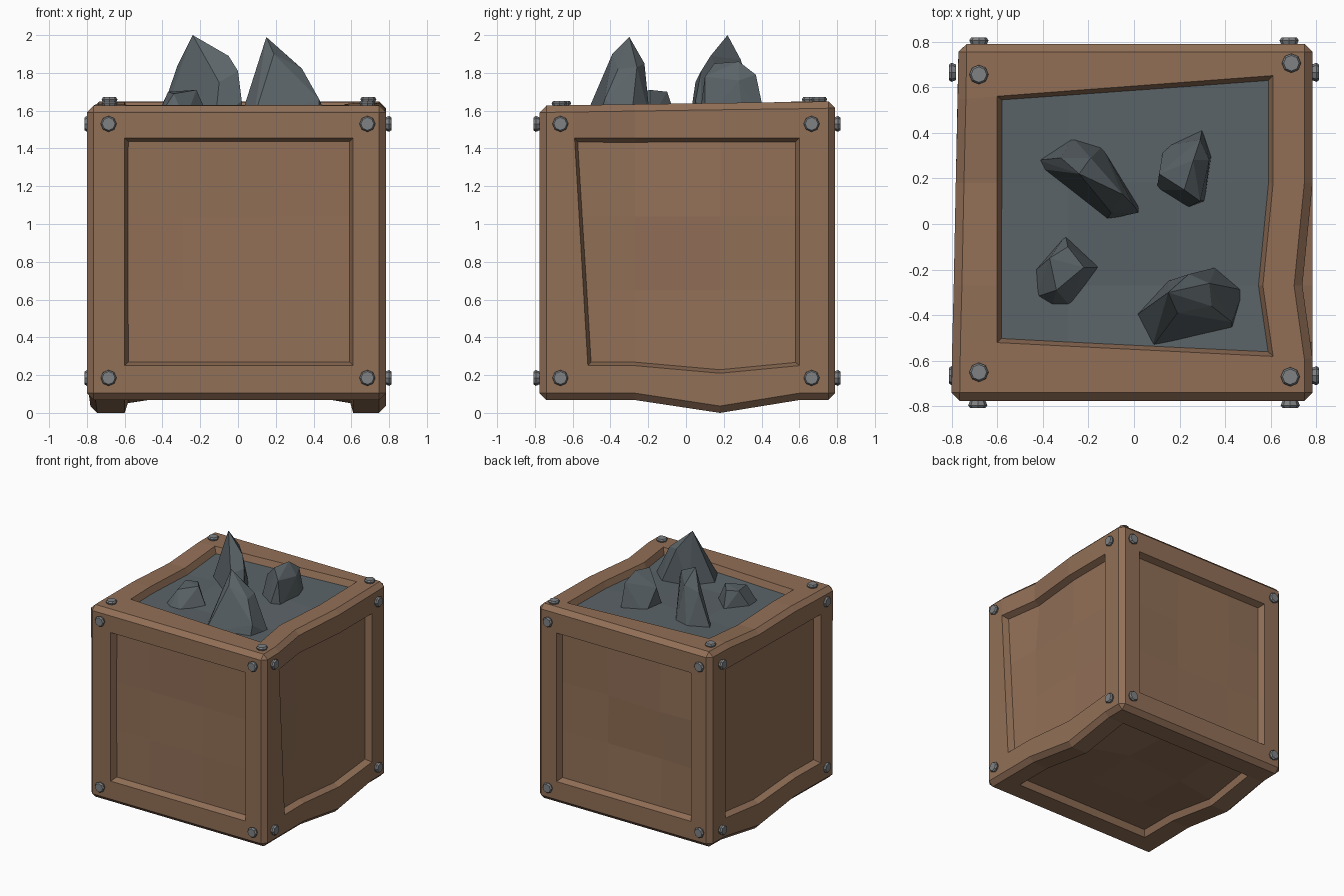
import bpy, bmesh, math, random
from mathutils import Vector, Matrix

if "Cube" in bpy.data.objects:
    bpy.data.objects.remove(bpy.data.objects["Cube"])

random.seed(4)


def material(name, rgb):
    m = bpy.data.materials.new(name)
    m.diffuse_color = (*rgb, 1)
    m.use_nodes = True
    m.node_tree.nodes["Principled BSDF"].inputs["Base Color"].default_value = m.diffuse_color
    return m


wood = material("brown wood", (0.285, 0.160, 0.095))
ore = material("dark slate ore", (0.105, 0.127, 0.138))
metal = material("grey metal", (0.21, 0.22, 0.23))


def finish(bm, name, *mats):
    me = bpy.data.meshes.new(name)
    bmesh.ops.recalc_face_normals(bm, faces=bm.faces)
    bm.to_mesh(me)
    bm.free()
    for m in mats:
        me.materials.append(m)
    ob = bpy.data.objects.new(name, me)
    bpy.context.collection.objects.link(ob)
    return ob


def near(a, b):
    return abs(a - b) < 0.02


# Crate: a box cut into a 5 x 5 grid per side, warped, panels sunk, edges chamfered
LO, HI = Vector((-0.785, -0.775, 0.068)), Vector((0.783, 0.79, 1.638))
CUTS = [(-0.60, -0.29, 0.19, 0.61), (-0.59, -0.27, 0.18, 0.60), (0.25, 0.65, 1.04, 1.455)]
bm = bmesh.new()
bmesh.ops.create_cube(bm, size=1)
for v in bm.verts:
    v.co = Vector(HI[i] if v.co[i] > 0 else LO[i] for i in range(3))
for axis in range(3):
    for c in CUTS[axis]:
        co, no = Vector((0, 0, 0)), Vector((0, 0, 0))
        co[axis], no[axis] = c, 1
        bmesh.ops.bisect_plane(bm, geom=bm.verts[:] + bm.edges[:] + bm.faces[:],
                               plane_co=co, plane_no=no)
bm.normal_update()

# sort panel faces by side, and find the outer box edges
panels = {}
for f in bm.faces:
    c, n = f.calc_center_median(), f.normal
    a = max(range(3), key=lambda i: abs(n[i]))
    if all(i == a or CUTS[i][0] < c[i] < CUTS[i][3] for i in range(3)):
        panels.setdefault((a, n[a] > 0), []).append(f)
rim = [e for e in bm.edges if e.calc_face_angle(0) > 1]

# hand-worn warping
for v in bm.verts:
    x, y, z = v.co
    d = Vector((0, 0, 0))
    side = [i for i in range(3) if near(v.co[i], LO[i]) or near(v.co[i], HI[i])]
    if len(side) == 1:
        a = side[0]
        if all(i == a or any(near(v.co[i], c) for c in CUTS[i][1:3]) for i in range(3)):
            d[a] += random.uniform(-0.025, 0.02)
    if z < 0.1 and abs(x) > 0.5 and near(y, 0.18):
        d.z -= 0.068
    if abs(x) > 0.7 and near(z, 0.25) and near(y, 0.18):
        d.z -= 0.04
    if x > 0.5 and z > 1.4 and near(y, -0.27):
        d.x -= 0.045
    if x > 0.7 and near(y, -0.59) and z < 1.4:
        d.y += 0.07 * (1.455 - max(z, 0.25)) / 1.2
    if z > 1.6:
        t = (x + 0.6) / 1.2
        if near(y, 0.60):
            d.y += -0.04 + 0.09 * t
        if near(y, -0.59):
            d.y += 0.07 - 0.06 * t
        if x < -0.5 and near(y, 0.18):
            d.z -= 0.025
        d.z += 0.015 * y
    if x < -0.7:
        d.x += 0.02 * y
    v.co += d
bm.normal_update()

for key, faces in panels.items():
    bmesh.ops.inset_region(bm, faces=faces, thickness=0.02, depth=-0.05,
                           use_boundary=True, use_even_offset=True)
    for f in faces:
        f.material_index = 1 if key == (2, True) else 0
bmesh.ops.bevel(bm, geom=rim, offset=0.036, offset_type='OFFSET', segments=1,
                profile=0.5, affect='EDGES')
finish(bm, "crate", wood, ore)

# Bolts at the corners of the four sides and the top
bm = bmesh.new()


def bolt(pos, normal):
    rot = Vector((0, 0, 1)).rotation_difference(Vector(normal)).to_matrix().to_4x4()
    for r1, r2, h, off in ((0.034, 0.042, 0.020, 0.0), (0.042, 0.034, 0.012, 0.016)):
        m = Matrix.Translation(pos) @ rot @ Matrix.Translation((0, 0, off))
        bmesh.ops.create_cone(bm, cap_ends=True, segments=8, radius1=r1, radius2=r2,
                              depth=h, matrix=m)


for s in (-1, 1):
    for z in (0.185, 1.53):
        bolt((0.685 * s, -0.785, z), (0, -1, 0))
        bolt((0.68 * s, 0.795, z), (0, 1, 0))
        bolt((0.79, 0.665 * s, z), (1, 0, 0))
        bolt((-0.79, 0.665 * s, z), (-1, 0, 0))
for x, y in ((-0.68, 0.655), (0.69, 0.705), (0.685, -0.67), (-0.68, -0.65)):
    bolt((x, y, 1.64 + 0.015 * y), (0, 0, 1))
finish(bm, "bolts", metal)


# Ore chunks: hulls of a buried outline and a few upper points
def chunk(name, base, upper):
    bm = bmesh.new()
    for x, y in base:
        bm.verts.new((x, y, 1.55))
    for p in upper:
        bm.verts.new(p)
    res = bmesh.ops.convex_hull(bm, input=bm.verts[:])
    loose = [v for v in bm.verts if not v.link_faces]
    bmesh.ops.delete(bm, geom=loose, context='VERTS')
    finish(bm, name, ore)


chunk("tall_chunk_back",
      [(-0.42, 0.28), (-0.40, 0.24), (-0.27, 0.38), (-0.14, 0.34), (0.02, 0.08), (-0.12, 0.02)],
      [(-0.32, 0.29, 1.84), (-0.24, 0.22, 2.0), (-0.05, 0.13, 1.89), (0.0, 0.08, 1.81),
       (-0.19, 0.29, 1.87), (-0.10, 0.05, 1.75), (0.02, 0.05, 1.65)])
chunk("tall_chunk_front",
      [(0.01, -0.40), (0.08, -0.54), (0.43, -0.46), (0.48, -0.29), (0.36, -0.19), (0.15, -0.25)],
      [(0.15, -0.30, 1.99), (0.19, -0.39, 1.90), (0.33, -0.26, 1.83), (0.34, -0.36, 1.82),
       (0.24, -0.22, 1.85), (0.43, -0.43, 1.66)])
chunk("medium_chunk",
      [(0.10, 0.15), (0.13, 0.34), (0.30, 0.42), (0.34, 0.30), (0.31, 0.10), (0.23, 0.07)],
      [(0.11, 0.22, 1.74), (0.22, 0.15, 1.85), (0.26, 0.28, 1.86), (0.29, 0.37, 1.79),
       (0.33, 0.28, 1.76), (0.29, 0.10, 1.78)])
chunk("small_chunk",
      [(-0.44, -0.21), (-0.43, -0.32), (-0.36, -0.36), (-0.28, -0.36), (-0.15, -0.19), (-0.30, -0.05)],
      [(-0.37, -0.15, 1.70), (-0.29, -0.10, 1.70), (-0.22, -0.19, 1.71), (-0.34, -0.29, 1.69)])
